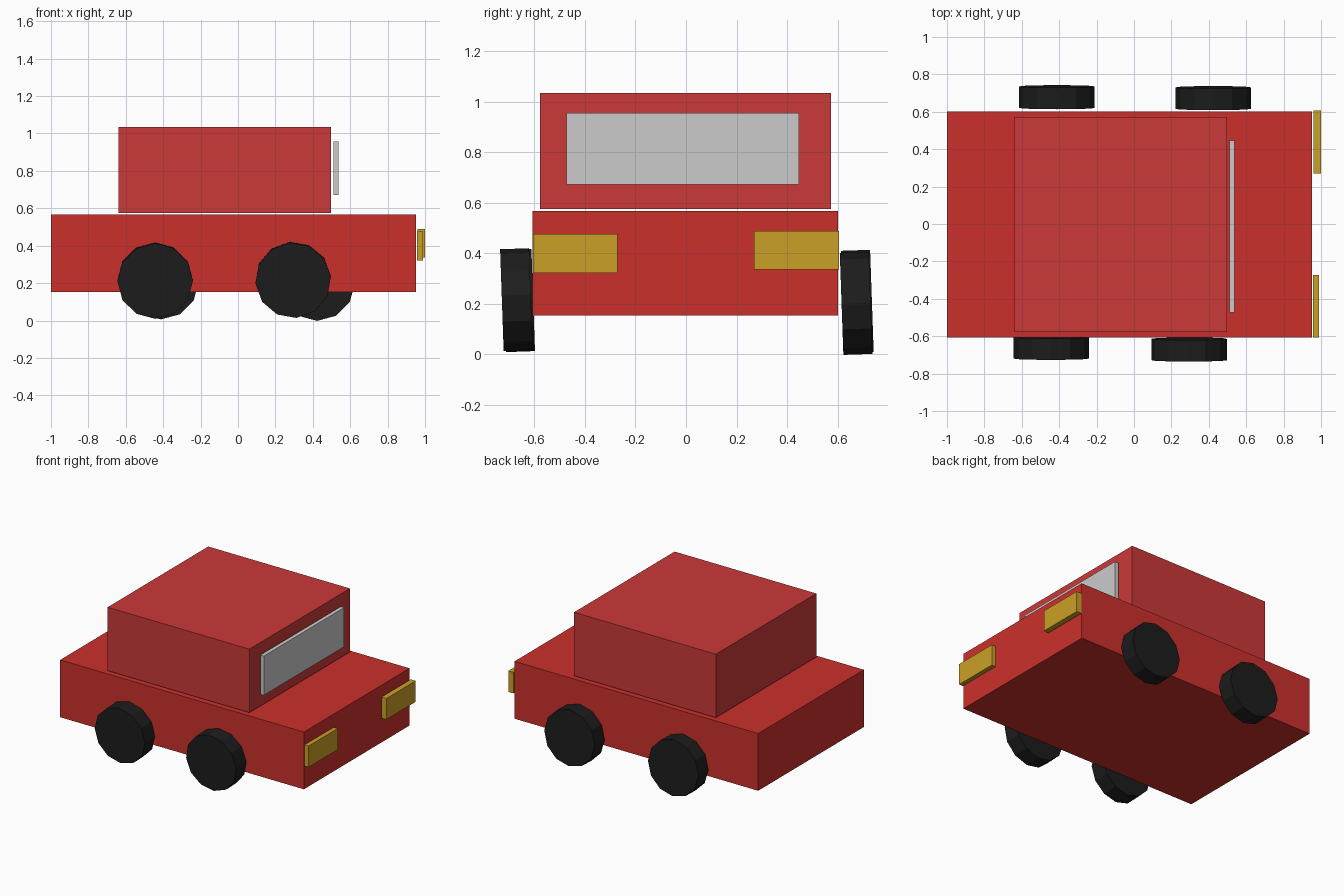
import bpy
from math import radians
from mathutils import Matrix

if "Cube" in bpy.data.objects:
    bpy.data.objects.remove(bpy.data.objects["Cube"])


def material(name, color):
    m = bpy.data.materials.new(name)
    m.diffuse_color = (*color, 1)
    m.use_nodes = True
    m.node_tree.nodes["Principled BSDF"].inputs["Base Color"].default_value = m.diffuse_color
    return m


RED = material("body_red", (0.60, 0.03, 0.025))
CABIN_RED = material("cabin_red", (0.60, 0.04, 0.04))
GOLD = material("lamp_gold", (0.60, 0.35, 0.02))
BLACK = material("tyre_black", (0.012, 0.012, 0.012))


def box(name, x, y, z, mat=None):
    """Box from its (min, max) range on each axis."""
    bpy.ops.mesh.primitive_cube_add(size=1)
    ob = bpy.context.object
    ob.name = name
    centre = [(a + b) / 2 for a, b in (x, y, z)]
    size = [b - a for a, b in (x, y, z)]
    ob.data.transform(Matrix.Translation(centre) @ Matrix.Diagonal((*size, 1)))
    if mat:
        ob.data.materials.append(mat)


def wheel(name, centre, spin, lean):
    """Low-poly disc, spun on its axle and leaning slightly about x."""
    bpy.ops.mesh.primitive_cylinder_add(vertices=12, radius=0.202, depth=0.115)
    ob = bpy.context.object
    ob.name = name
    ob.data.transform(Matrix.Rotation(radians(90), 4, 'X')
                      @ Matrix.Rotation(radians(spin), 4, 'Z'))
    ob.location = centre
    ob.rotation_euler.x = radians(lean)
    ob.data.materials.append(BLACK)


# Bodywork and window
box("lower_body", (-1.0, 0.953), (-0.607, 0.602), (0.153, 0.568), RED)
box("cabin", (-0.64, 0.496), (-0.578, 0.573), (0.575, 1.035), CABIN_RED)
box("windscreen", (0.51, 0.538), (-0.473, 0.447), (0.672, 0.956))

# Headlights
box("headlight_right", (0.958, 0.99), (-0.606, -0.272), (0.322, 0.476), GOLD)
box("headlight_left", (0.96, 1.0), (0.27, 0.606), (0.336, 0.488), GOLD)

# Wheels
wheel("front_wheel_right", (0.295, -0.671, 0.217), 5, 2)
wheel("rear_wheel_right", (-0.443, -0.662, 0.213), 0, 2)
wheel("front_wheel_left", (0.423, 0.673, 0.202), 0, 2)
wheel("rear_wheel_left", (-0.412, 0.678, 0.21), 0, 2)
